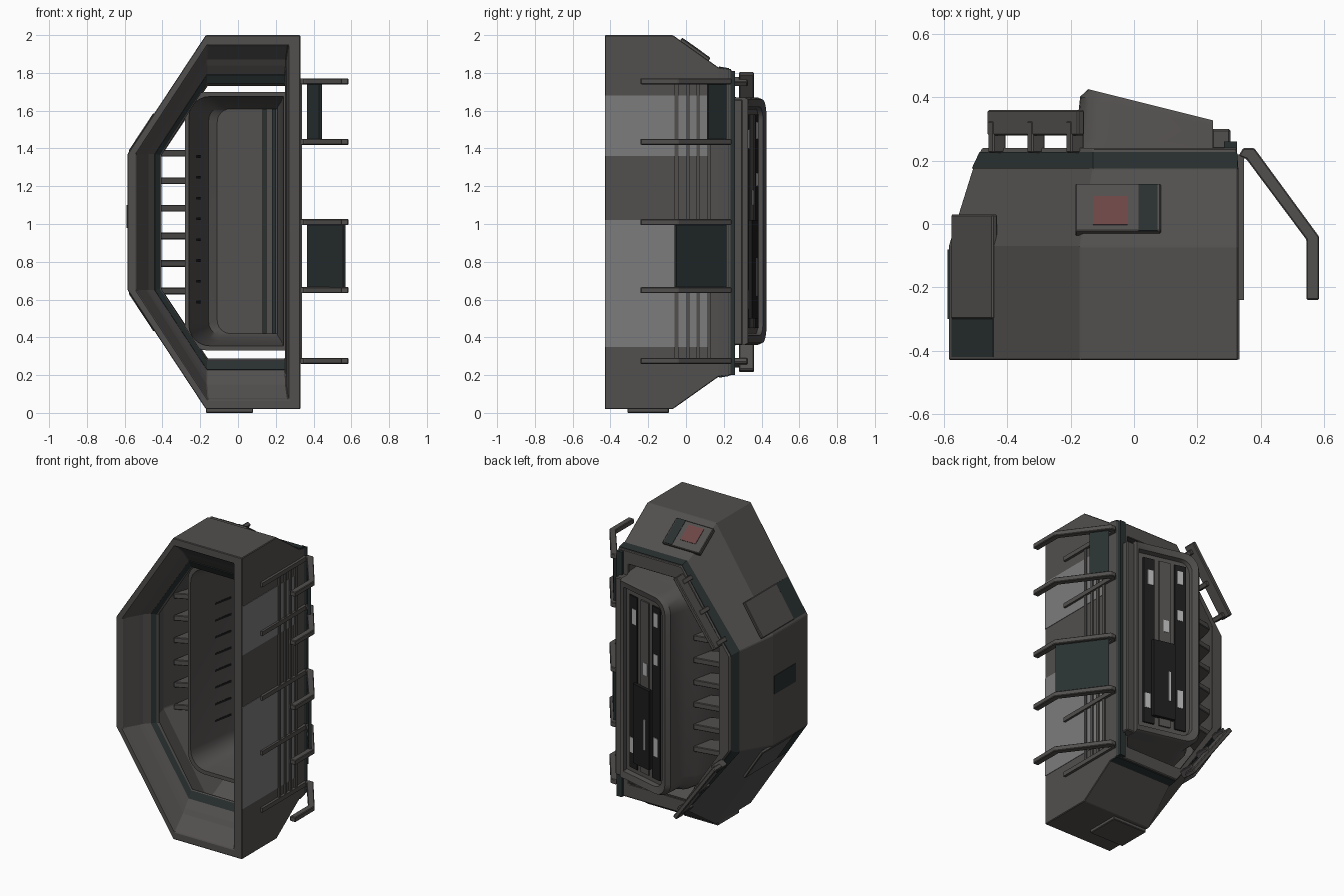
import bpy, bmesh, math
from mathutils import Matrix, Vector

if "Cube" in bpy.data.objects:
    bpy.data.objects.remove(bpy.data.objects["Cube"])

def mat(name, r, g, b):
    m = bpy.data.materials.new(name)
    m.diffuse_color = (r, g, b, 1)
    m.use_nodes = True
    m.node_tree.nodes["Principled BSDF"].inputs["Base Color"].default_value = m.diffuse_color
    return m

METAL = mat("dark_metal", .085, .08, .077)
LIGHT = mat("light_metal", .20, .20, .20)
PALE = mat("pale_metal", .45, .45, .45)
TEAL = mat("dark_teal", .022, .03, .03)
BLACK = mat("black_metal", .012, .012, .012)
RED = mat("dull_red", .15, .06, .06)
MID = 2.02            # z + mirrored z

def finish(name, bm, m, bevel=0):
    bmesh.ops.recalc_face_normals(bm, faces=bm.faces[:])
    me = bpy.data.meshes.new(name)
    bm.to_mesh(me)
    bm.free()
    ob = bpy.data.objects.new(name, me)
    bpy.context.collection.objects.link(ob)
    me.materials.append(m)
    if bevel:
        b = ob.modifiers.new("bevel", 'BEVEL')
        b.width, b.segments, b.limit_method = bevel, 1, 'ANGLE'
    return ob

def box(name, x, y, z, m=METAL, bevel=0):
    """Axis aligned box from (min, max) pairs."""
    c = [(a[0] + a[1]) / 2 for a in (x, y, z)]
    s = [a[1] - a[0] for a in (x, y, z)]
    bm = bmesh.new()
    bmesh.ops.create_cube(bm, size=1, matrix=Matrix.Translation(c) @ Matrix.Diagonal((*s, 1)))
    return finish(name, bm, m, bevel)

def tilted(name, c, s, angle, axis, m=METAL, mirror=True, bevel=0):
    """Rotated box, plus a copy mirrored about mid height."""
    for sgn in ((1, -1) if mirror else (1,)):
        p = Vector((c[0], c[1], c[2] if sgn > 0 else MID - c[2]))
        bm = bmesh.new()
        bmesh.ops.create_cube(bm, size=1, matrix=Matrix.Translation(p)
                              @ Matrix.Rotation(sgn * angle, 4, axis) @ Matrix.Diagonal((*s, 1)))
        finish(name + ("_upper" if sgn > 0 else "_lower"), bm, m, bevel)

def prism(name, pts, z0, z1, m=METAL, bevel=0):
    """Plan polygon raised between two heights."""
    bm = bmesh.new()
    f = bm.faces.new([bm.verts.new((x, y, z0)) for x, y in pts])
    r = bmesh.ops.extrude_face_region(bm, geom=[f])
    for v in r["geom"]:
        if isinstance(v, bmesh.types.BMVert):
            v.co.z = z1
    return finish(name, bm, m, bevel)

def ring(name, loops, m=METAL, bevel=0):
    """Closed loft: loops joined in sequence, last back to first."""
    bm = bmesh.new()
    L = [[bm.verts.new(p) for p in lp] for lp in loops]
    n = len(L[0])
    for a, b in zip(L, L[1:] + L[:1]):
        for i in range(n):
            j = (i + 1) % n
            bm.faces.new((a[i], a[j], b[j], b[i]))
    return finish(name, bm, m, bevel)

def half_octagon(y, xr, xt, xl, h, hs):
    c = MID / 2
    return [(xr, y, c + h), (xt, y, c + h), (xl, y, c + hs),
            (xl, y, c - hs), (xt, y, c - h), (xr, y, c - h)]

# Main hull: front funnel to a throat, hollow behind it, tapered back
ring("hull", [half_octagon(*p) for p in (
    (-.43, .33, -.17, -.585, .99, .36), (-.07, .33, -.17, -.585, .99, .36),
    (.17, .33, -.13, -.51, .82, .33), (.24, .325, -.13, -.48, .81, .31),
    (.24, .25, -.16, -.405, .72, .35), (.17, .25, -.16, -.43, .75, .35),
    (-.06, .265, -.17, -.50, .88, .36), (-.20, .265, -.17, -.47, .84, .36),
    (-.235, .25, -.165, -.405, .73, .355), (-.25, .25, -.165, -.405, .73, .355),
    (-.27, .25, -.165, -.44, .78, .36), (-.31, .255, -.165, -.475, .83, .36),
    (-.33, .255, -.165, -.485, .86, .36), (-.41, .265, -.16, -.53, .93, .36),
    (-.43, .27, -.16, -.54, .94, .36))], bevel=.004)
# Dark band round the back edge
ring("back_band", [half_octagon(*p) for p in (
    (.175, .328, -.13, -.513, .824, .333), (.228, .326, -.13, -.488, .815, .315),
    (.228, .32, -.13, -.475, .80, .31), (.175, .32, -.13, -.50, .81, .32))], TEAL)
# Dark collar at the throat
ring("throat_collar", [half_octagon(*p) for p in (
    (-.252, .25, -.165, -.41, .735, .355), (-.276, .25, -.165, -.44, .78, .36),
    (-.265, .25, -.165, -.445, .785, .36), (-.24, .25, -.165, -.41, .74, .355))], TEAL)

# Raised plates on the sloping sides
A = math.atan2(.415, .63)
tilted("side_plate", (-.505, -.135, 1.483), (.02, .33, .24), A, 'Y', bevel=.004)
tilted("side_patch", (-.505, -.36, 1.482), (.014, .12, .24), A, 'Y', TEAL)
box("left_patch", (-.589, -.57), (-.30, -.08), (.98, 1.1), TEAL)

# Panel with coloured squares on the top slope
S = math.atan2(-.17, .24)
def on_slope(y, lift=0):
    return 2.0 - .17 * (y + .07) / .24 + lift
tilted("slope_panel", (-.05, .045, on_slope(.045)), (.27, .185, .03), S, 'X', mirror=False, bevel=.004)
tilted("red_square", (-.075, .035, on_slope(.035, .004)), (.11, .11, .03), S, 'X', RED, False)
tilted("dark_square", (.045, .045, on_slope(.045, .003)), (.06, .18, .03), S, 'X', TEAL, False)
box("bottom_plate", (-.17, .08), (-.31, -.09), (0, .03), bevel=.004)

# Right wall: pale panels, vertical ribs
for i, z in enumerate(((.35, 1.02), (1.36, 1.68))):
    box(f"wall_panel_{i}", (.32, .333), (-.428, .11), z, LIGHT)
for i, y in enumerate((-.06, 0, .055, .11)):
    box(f"wall_rib_{i}", (.32, .34), (y, y + .02), (.28, 1.74))

# Bent arms standing off the right wall, with rails behind them
ARM = [(.33, .215), (.345, .24), (.38, .24), (.585, -.04), (.585, -.24),
       (.545, -.24), (.545, -.05), (.355, .205)]
for i, z in enumerate((.275, .65, 1.01, 1.435, 1.755)):
    prism(f"arm_{i}", ARM, z - .016, z + .016, bevel=.004)
    box(f"wall_rail_{i}", (.325, .347), (-.24, .22), (z - .014, z + .014))
# Shield plates between pairs of arms
prism("shield_large", [(.375, .215), (.57, -.05), (.555, -.06), (.365, .2)], .65, 1.02, TEAL)
prism("shield_small", [(.375, .215), (.445, .12), (.43, .11), (.365, .2)], 1.435, 1.755, TEAL)

# Hatch: deep rounded bucket, its back tilted so the left side stands proud
def hatch_loop(left, right, zlo, y, k, r, n=6):
    zhi = MID + .01 - zlo
    pts = [(right, zhi)]
    for cz, a0 in ((zhi - r, 90), (zlo + r, 180)):
        for i in range(n + 1):
            a = math.radians(a0 + 90 * i / n)
            pts.append((left + r + r * math.cos(a), cz + r * math.sin(a)))
    pts.append((right, zlo))
    return [(x, y - k * (x + .16), z) for x, z in pts]

K = .25
hatch = ring("hatch_frame", [hatch_loop(*p) for p in (
    (-.26, .24, .355, -.12, 0, .11), (-.28, .25, .33, -.12, 0, .12),
    (-.28, .25, .33, -.08, 0, .12), (-.225, .25, .345, .22, 0, .12),
    (-.185, .25, .36, .27, .03, .11), (-.17, .25, .36, .40, .22, .10),
    (-.145, .25, .37, .43, K, .09), (-.11, .23, .41, .42, K, .07),
    (-.11, .22, .42, .37, K, .07), (-.155, .21, .41, .34, .2, .07),
    (-.20, .23, .38, .20, 0, .10))])
bpy.context.view_layer.objects.active = hatch
hatch.select_set(True)
bpy.ops.object.shade_smooth_by_angle(angle=math.radians(35))
hatch.select_set(False)
# Slits on the bucket's inner left wall
for i in range(8):
    z = .58 + .11 * i
    prism(f"bucket_slit_{i}", [(-.232, .08), (-.205, .21), (-.195, .21), (-.222, .08)], z, z + .014, BLACK)

# Door leaf inside the hatch; strips follow its slope
def door_strip(name, x0, x1, z0, z1, m, y=.385, t=.01):
    f = lambda x, d: y + d - K * (x + .12)
    prism(name, [(x0, f(x0, 0)), (x1, f(x1, 0)), (x1, f(x1, t)), (x0, f(x0, t))], z0, z1, m)

door_strip("door_leaf", -.13, .23, .42, 1.61, METAL, .365, .02)
for i, x in enumerate((-.08, .02, .12)):
    door_strip(f"door_slat_{i}", x, x + .07, .45, 1.58, (BLACK, METAL, BLACK)[i])
door_strip("door_box", .0, .14, .5, 1.02, BLACK, .39, .025)
for i, (x, z, h) in enumerate(((-.06, 1.45, .09), (-.06, 1.2, .07), (.13, 1.4, .1), (.03, 1.1, .08),
                               (-.06, .6, .12), (.03, .62, .2), (.15, .55, .1))):
    door_strip(f"door_marker_{i}", x, x + (.015 if h > .15 else .035), z, z + h, PALE, .392, .026 if h > .15 else .006)
for i, x in enumerate((.13, .18)):
    door_strip(f"door_inner_bar_{i}", x, x + .02, .42, 1.61, TEAL, .345, .02)

# Hinge side post and strip
box("hinge_post", (.245, .305), (.235, .30), (.36, 1.66), bevel=.006)
box("hinge_strip", (.285, .325), (.235, .26), (.2, 1.81), TEAL)

# Tapered slats between hull and hatch
for i in range(6):
    z = .645 + .146 * i
    prism(f"slat_{i}", [(-.47, .0), (-.25, .1), (-.22, .24), (-.43, .2)], z - .018, z + .018, bevel=.004)

# Diagonal fins on the back with their feet
F = math.atan2(.29, .40)
tilted("fin", (-.31, .32, 1.60), (.028, .08, .49), F, 'Y', bevel=.005)
for i, t in enumerate((-.21, 0, .21)):
    tilted(f"fin_foot_{i}", (-.31 + t * math.sin(F), .275, 1.585 + t * math.cos(F)),
           (.05, .10, .03), F, 'Y', bevel=.004)
